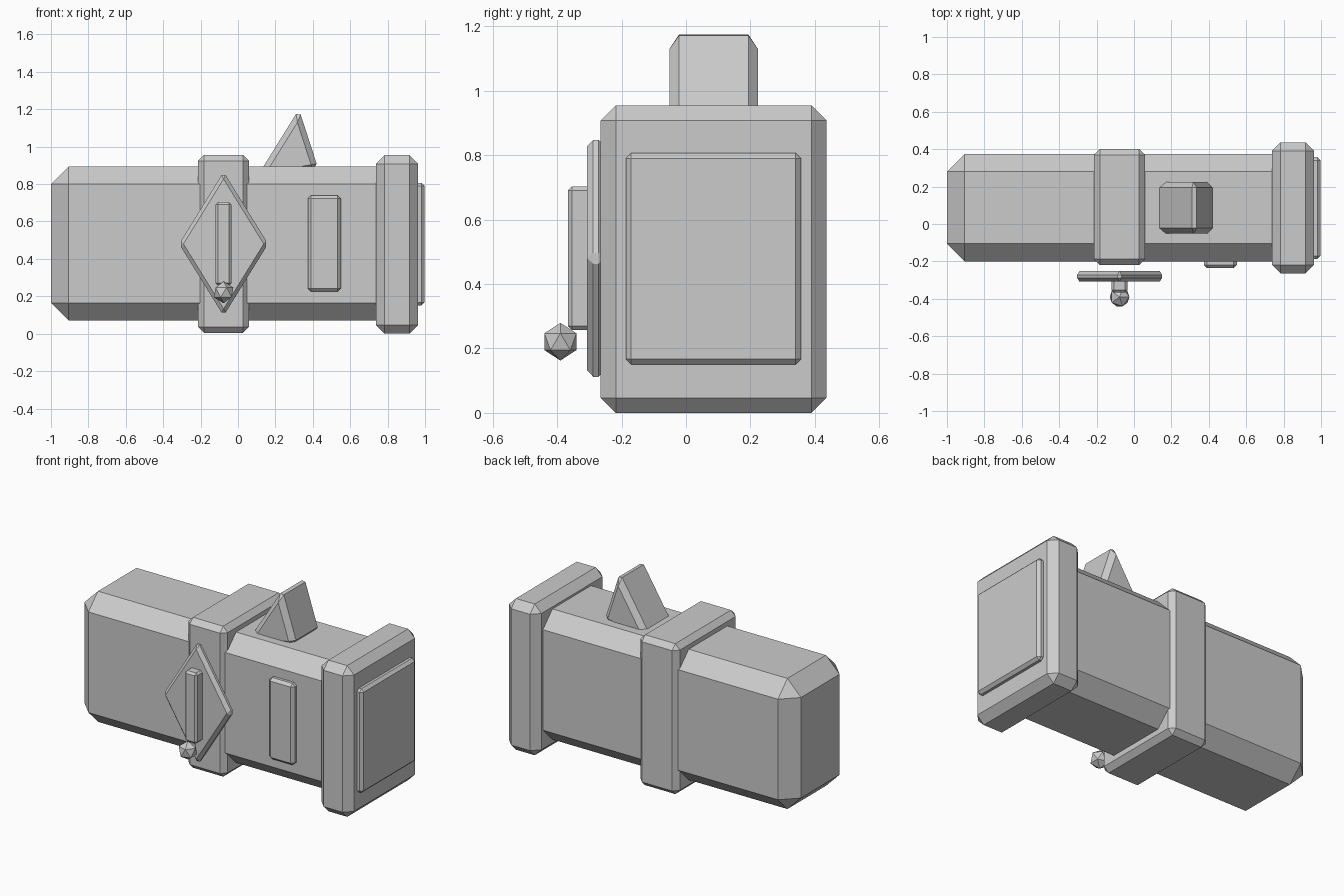
import bpy
import bmesh

if "Cube" in bpy.data.objects:
    bpy.data.objects.remove(bpy.data.objects["Cube"])


def finish(name, bm, bevel=0.0):
    """Chamfer every edge and turn the bmesh into a flat-shaded object."""
    bmesh.ops.recalc_face_normals(bm, faces=bm.faces[:])
    if bevel:
        bmesh.ops.bevel(bm, geom=bm.edges[:], offset=bevel, offset_type='OFFSET',
                        segments=1, profile=0.5, affect='EDGES')
    mesh = bpy.data.meshes.new(name)
    bm.to_mesh(mesh)
    bm.free()
    obj = bpy.data.objects.new(name, mesh)
    bpy.context.collection.objects.link(obj)
    return obj


def prism(name, profile, y0, y1, bevel):
    """Extrude an (x, z) profile from y0 to y1."""
    bm = bmesh.new()
    face = bm.faces.new([bm.verts.new((x, y0, z)) for x, z in profile])
    out = bmesh.ops.extrude_face_region(bm, geom=[face])
    verts = [v for v in out["geom"] if isinstance(v, bmesh.types.BMVert)]
    bmesh.ops.translate(bm, verts=verts, vec=(0, y1 - y0, 0))
    return finish(name, bm, bevel)


def box(name, x, y, z, bevel):
    """Chamfered box from (min, max) ranges."""
    profile = [(x[0], z[0]), (x[1], z[0]), (x[1], z[1]), (x[0], z[1])]
    return prism(name, profile, y[0], y[1], bevel)


# Main body, middle band and end cap
box("body", (-1.0, 0.9), (-0.2, 0.375), (0.07, 0.895), 0.095)
box("middle_band", (-0.215, 0.06), (-0.22, 0.40), (0.005, 0.955), 0.032)
box("end_cap", (0.737, 0.963), (-0.265, 0.437), (0.0, 0.955), 0.047)

# Raised panels on the end and the front
box("end_panel", (0.94, 0.997), (-0.187, 0.357), (0.15, 0.807), 0.017)
box("front_panel", (0.373, 0.55), (-0.235, -0.18), (0.225, 0.74), 0.017)

# Diamond plate with its handle bar and knob
cx, cz = -0.077, 0.48
prism("diamond_plate",
      [(cx - 0.238, cz), (cx, cz - 0.385), (cx + 0.238, cz), (cx, cz + 0.385)],
      -0.308, -0.252, 0.02)
box("handle_bar", (-0.12, -0.034), (-0.367, -0.295), (0.257, 0.703), 0.013)

bm = bmesh.new()
bmesh.ops.create_icosphere(bm, subdivisions=1, radius=0.0585)
bmesh.ops.translate(bm, verts=bm.verts[:], vec=(cx, -0.39, 0.221))
finish("knob", bm)

# Triangular fin on top
prism("top_fin", [(0.09, 0.82), (0.43, 0.88), (0.326, 1.2)], -0.052, 0.224, 0.03)
